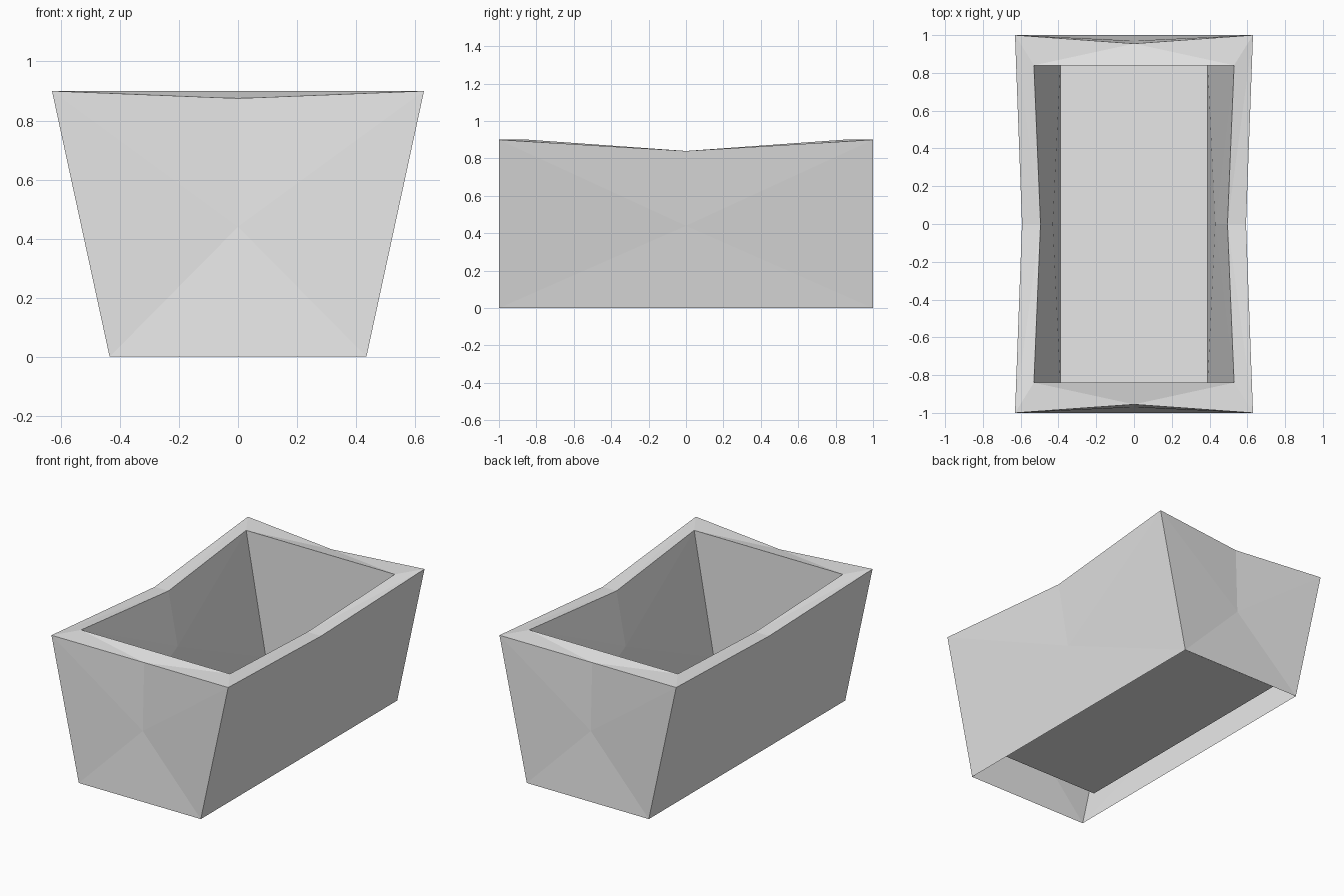
import bpy, bmesh
from mathutils import Vector

cube = bpy.data.objects.get("Cube")
if cube:
    bpy.data.objects.remove(cube, do_unlink=True)

# Plain grey material
grey = bpy.data.materials.new("plain_grey")
grey.use_nodes = True
colour = (0.8, 0.8, 0.8, 1)
grey.diffuse_color = colour
grey.node_tree.nodes["Principled BSDF"].inputs["Base Color"].default_value = colour

# Key points of one quarter of the trough
points = {
    "foot": (0.435, 1, 0), "foot_end": (0, 1, 0), "foot_side": (0.435, 0, 0),
    "top": (0.63, 1, 0.9), "top_end": (0, 0.955, 0.875), "top_side": (0.593, 0, 0.84),
    "dent_end": (0, 0.97, 0.44), "dent_side": (0.52, 0, 0.44),
    "lip": (0.53, 0.84, 0.9), "lip_end": (0, 0.84, 0.9), "lip_side": (0.495, 0, 0.84),
    "in_dent": (0.43, 0, 0.5),
    "floor": (0.39, 0.84, 0.12), "floor_end": (0, 0.84, 0.12),
    "floor_side": (0.39, 0, 0.12), "floor_mid": (0, 0, 0.12),
}


def quarter_part(name, faces, target, facing=1):
    """Mesh a quarter, turn its faces to (or from) the target, mirror it."""
    bm = bmesh.new()
    verts = {}
    for face in faces:
        keys = face.split()
        for k in keys:
            if k not in verts:
                verts[k] = bm.verts.new(points[k])
        f = bm.faces.new([verts[k] for k in keys])
        f.normal_update()
        if f.normal.dot(Vector(target) - f.calc_center_median()) * facing < 0:
            f.normal_flip()
    mesh = bpy.data.meshes.new(name)
    bm.to_mesh(mesh)
    bm.free()
    mesh.materials.append(grey)
    obj = bpy.data.objects.new(name, mesh)
    bpy.context.collection.objects.link(obj)
    mirror = obj.modifiers.new("mirror", "MIRROR")
    mirror.use_axis = (True, True, False)
    return obj


# Outer walls, pinched inward at the middle and open underneath
quarter_part("outer_walls", [
    "foot foot_end dent_end", "foot dent_end top", "top dent_end top_end",
    "foot foot_side dent_side", "foot dent_side top", "top dent_side top_side",
], (0, 0, 0.5), -1)

# Sagging rim
quarter_part("rim", [
    "top top_end lip", "top_end lip_end lip",
    "top lip lip_side", "top lip_side top_side",
], (0, 0, 9))

# Inner basin with raised floor
quarter_part("inner_basin", [
    "lip lip_end floor_end floor", "floor floor_end floor_mid floor_side",
    "floor floor_side in_dent", "floor in_dent lip", "lip in_dent lip_side",
], (0, 0, 0.6))
